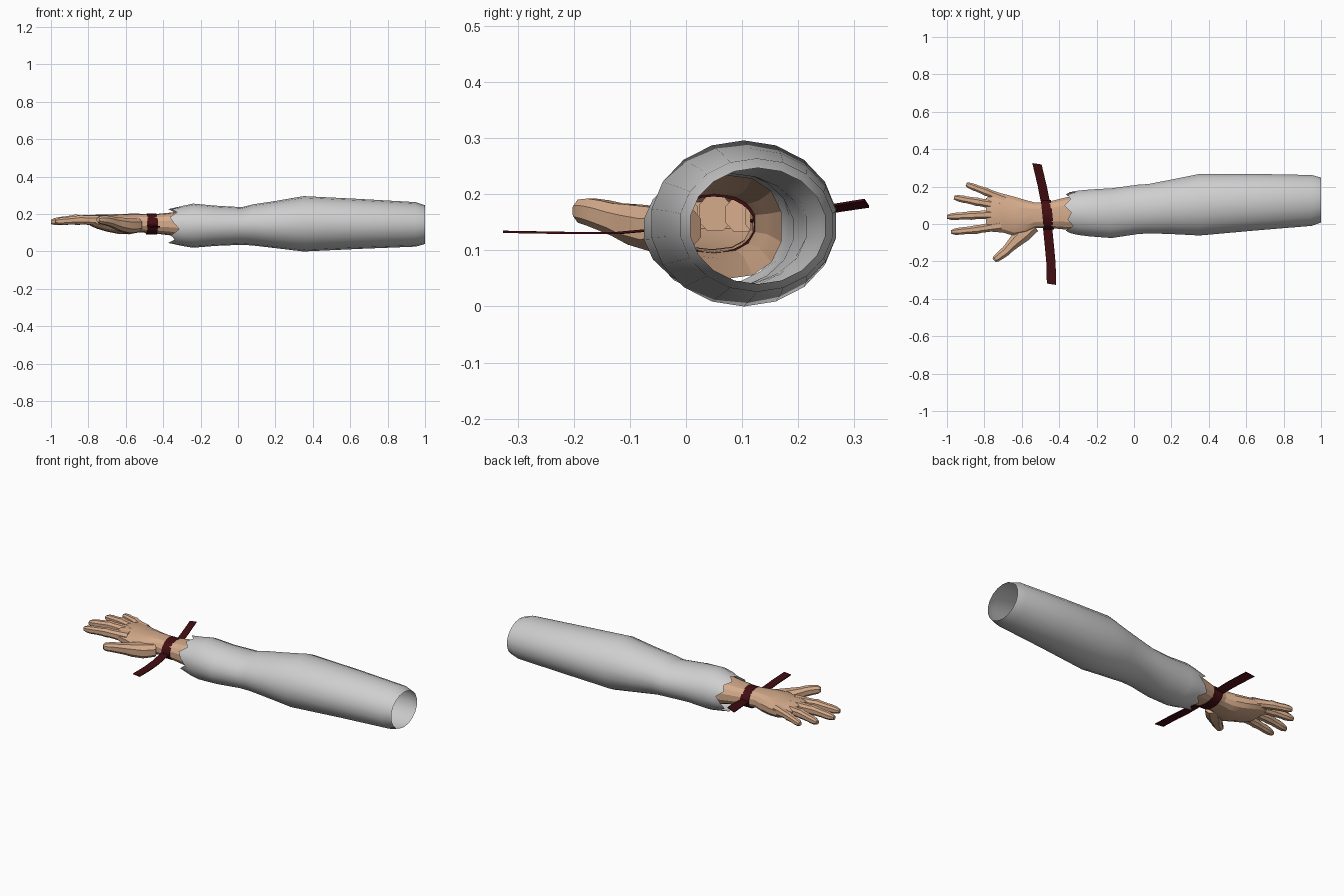
import bpy, bmesh, math
from mathutils import Vector

if "Cube" in bpy.data.objects:
    bpy.data.objects.remove(bpy.data.objects["Cube"])


def material(name, col):
    m = bpy.data.materials.new(name)
    m.diffuse_color = (*col, 1)
    m.use_nodes = True
    m.node_tree.nodes["Principled BSDF"].inputs["Base Color"].default_value = m.diffuse_color
    return m


SKIN = material("skin", (0.67, 0.41, 0.26))
CLOTH = material("grey cloth", (0.62, 0.62, 0.62))
RED = material("dark red ribbon", (0.055, 0.004, 0.006))


def finish(name, bm, mat, angle):
    bmesh.ops.recalc_face_normals(bm, faces=bm.faces)
    me = bpy.data.meshes.new(name)
    bm.to_mesh(me)
    bm.free()
    me.materials.append(mat)
    ob = bpy.data.objects.new(name, me)
    bpy.context.collection.objects.link(ob)
    bpy.ops.object.select_all(action='DESELECT')
    ob.select_set(True)
    bpy.context.view_layer.objects.active = ob
    bpy.ops.object.shade_smooth_by_angle(angle=math.radians(angle))
    return ob


def loft(name, rings, n, mat, angle=30, power=1.0, cap_start=False, cap_end=False, jag=None):
    """Rings are (centre, side direction, side radius, height radius)."""
    bm = bmesh.new()
    rows = []
    for i, (c, side, rs, rz) in enumerate(rings):
        row = []
        for k in range(n):
            a = math.tau * (k + 0.5) / n
            u, v = math.cos(a), math.sin(a)
            u = math.copysign(abs(u) ** power, u)
            v = math.copysign(abs(v) ** power, v)
            p = Vector(c) + Vector(side) * rs * u + Vector((0, 0, rz * v))
            if jag and i == 0:
                p.x += jag[k % len(jag)]
            row.append(bm.verts.new(p))
        rows.append(row)
    for a, b in zip(rows, rows[1:]):
        for k in range(n):
            bm.faces.new((a[k], a[(k + 1) % n], b[(k + 1) % n], b[k]))
    if cap_start:
        bm.faces.new(rows[0])
    if cap_end:
        bm.faces.new(rows[-1])
    return finish(name, bm, mat, angle)


def spans(table):
    """Turn (x, y min, y max, z min, z max) rows into rings across the arm."""
    return [((x, (a + b) / 2, (c + d) / 2), (0, 1, 0), (b - a) / 2, (d - c) / 2)
            for x, a, b, c, d in table]


# Sleeve: open tube with a torn cuff and a tapered hem
loft("sleeve", spans([
    (-0.355, -0.050, 0.172, 0.040, 0.232),
    (-0.30, -0.060, 0.180, 0.030, 0.243),
    (-0.24, -0.068, 0.186, 0.020, 0.256),
    (-0.12, -0.077, 0.193, 0.030, 0.245),
    (0.02, -0.056, 0.212, 0.036, 0.237),
    (0.08, -0.052, 0.216, 0.032, 0.252),
    (0.20, -0.056, 0.240, 0.018, 0.270),
    (0.35, -0.064, 0.270, 0.000, 0.296),
    (0.65, -0.037, 0.270, 0.014, 0.281),
    (0.95, -0.012, 0.264, 0.026, 0.264),
    (1.00, 0.006, 0.250, 0.040, 0.247)]), 18, CLOTH, 40,
    jag=[0.04, 0.0, 0.015, -0.018, 0.02, 0.0, 0.03, -0.01, 0.012])

# Forearm, wrist and palm in one tapering form, open inside the sleeve
loft("forearm_and_palm", spans([
    (-0.15, -0.045, 0.172, 0.048, 0.236),
    (-0.28, -0.038, 0.158, 0.070, 0.220),
    (-0.36, -0.032, 0.145, 0.086, 0.208),
    (-0.46, -0.022, 0.120, 0.098, 0.198),
    (-0.53, -0.024, 0.116, 0.102, 0.202),
    (-0.58, -0.052, 0.130, 0.092, 0.202),
    (-0.64, -0.066, 0.148, 0.094, 0.200),
    (-0.70, -0.048, 0.164, 0.106, 0.198),
    (-0.755, -0.044, 0.166, 0.122, 0.198),
    (-0.79, -0.030, 0.140, 0.138, 0.188)]), 14, SKIN, 18, power=0.82, cap_end=True)


def finger(name, path, width, height):
    """Lofted finger with knuckle swellings and a rounded tip; path holds (x, y, z)."""
    a, m, b = map(Vector, path)
    rings = []
    for t, f in ((0, 1.1), (0.22, 0.96), (0.42, 0.9), (0.5, 1.02), (0.58, 0.92),
                 (0.74, 0.86), (0.8, 0.92), (0.92, 0.82), (1, 0.5)):
        p = a.lerp(m, t * 2) if t < 0.5 else m.lerp(b, t * 2 - 1)
        d = (m - a) if t < 0.5 else (b - m)
        side = Vector((-d.y, d.x, 0)).normalized()
        taper = 1 - 0.22 * t
        rings.append((p, side, width * f * taper, height * f * taper))
    loft(name, rings, 8, SKIN, 25, power=0.85, cap_start=True, cap_end=True)


finger("little_finger", [(-0.69, 0.130, 0.160), (-0.79, 0.172, 0.165), (-0.897, 0.212, 0.160)], 0.026, 0.028)
finger("ring_finger", [(-0.72, 0.098, 0.164), (-0.84, 0.119, 0.170), (-0.962, 0.142, 0.160)], 0.027, 0.030)
finger("middle_finger", [(-0.73, 0.052, 0.166), (-0.87, 0.046, 0.172), (-1.0, 0.038, 0.158)], 0.028, 0.031)
finger("index_finger", [(-0.71, -0.008, 0.164), (-0.84, -0.029, 0.170), (-0.978, -0.043, 0.160)], 0.028, 0.030)

# Thumb with a broad fleshy root blending into the palm
thumb = [(-0.54, -0.005, 0.140, 0.045, 0.038), (-0.59, -0.050, 0.138, 0.048, 0.042),
         (-0.635, -0.092, 0.146, 0.038, 0.038), (-0.665, -0.123, 0.155, 0.030, 0.031),
         (-0.685, -0.145, 0.162, 0.028, 0.029), (-0.715, -0.168, 0.168, 0.025, 0.026),
         (-0.738, -0.186, 0.170, 0.021, 0.022), (-0.748, -0.194, 0.170, 0.012, 0.013)]
side = Vector((0.66, -0.75, 0))
loft("thumb", [((x, y, z), side, w, h) for x, y, z, w, h in thumb], 8, SKIN, 25,
     power=0.85, cap_start=True, cap_end=True)

# Fingernails: thin plates on the back of each fingertip
# Ribbon wrapped around the wrist
bm = bmesh.new()
N = 24
loop = []
for k in range(N):
    a = math.tau * k / N
    quad = []
    for r in (0.0, 0.006):
        for dx in (-0.027, 0.027):
            y = 0.049 + (0.073 + r) * math.cos(a)
            z = 0.146 + (0.050 + r) * math.sin(a)
            quad.append(bm.verts.new((-0.463 - 0.1 * (y - 0.049) + dx, y, z)))
    loop.append(quad)
for k in range(N):
    p, q = loop[k], loop[(k + 1) % N]
    for i, j in ((0, 1), (1, 3), (3, 2), (2, 0)):
        bm.faces.new((p[i], p[j], q[j], q[i]))
finish("wrist_ribbon", bm, RED, 35)


def tail(name, path, half=0.025, t=0.002):
    """Flat ribbon strip; path holds (x, y, z, tilt across the width)."""
    bm = bmesh.new()
    rows = [[bm.verts.new((x + s * half, y - s * 0.004, z + s * tilt + h)) for s, h in
             ((-1, -t), (1, -t), (1, t), (-1, t))] for x, y, z, tilt in path]
    for a, b in zip(rows, rows[1:]):
        for k in range(4):
            bm.faces.new((a[k], a[(k + 1) % 4], b[(k + 1) % 4], b[k]))
    bm.faces.new(rows[0])
    bm.faces.new(rows[-1])
    finish(name, bm, RED, 35)


tail("front_ribbon_tail", [(-0.462, -0.022, 0.140, 0), (-0.452, -0.12, 0.131, 0),
                           (-0.444, -0.21, 0.131, 0), (-0.441, -0.322, 0.133, 0)])
tail("back_ribbon_tail", [(-0.474, 0.118, 0.150, 0.003), (-0.490, 0.20, 0.165, 0.005),
                          (-0.519, 0.322, 0.184, 0.006)])
